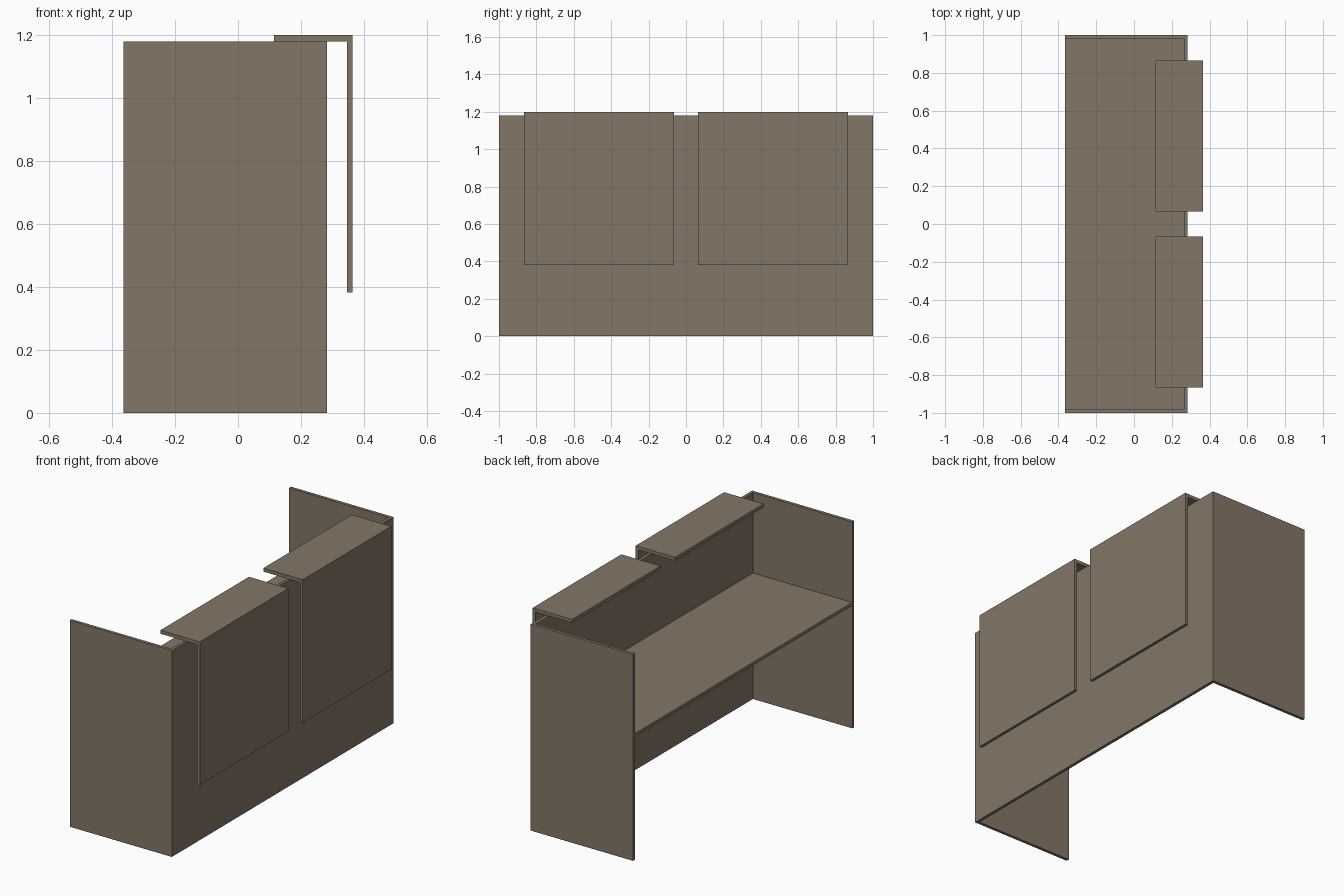
import bpy

if "Cube" in bpy.data.objects:
    bpy.data.objects.remove(bpy.data.objects["Cube"])

T = 0.018  # board thickness

mat = bpy.data.materials.new("taupe_board")
mat.diffuse_color = (0.23, 0.182, 0.135, 1)
mat.use_nodes = True
mat.node_tree.nodes["Principled BSDF"].inputs["Base Color"].default_value = mat.diffuse_color


def board(name, x, y, z):
    """Box spanning the given (min, max) ranges."""
    bpy.ops.mesh.primitive_cube_add(
        size=1, location=[(r[0] + r[1]) / 2 for r in (x, y, z)])
    ob = bpy.context.object
    ob.name = name
    ob.scale = [r[1] - r[0] for r in (x, y, z)]
    bpy.ops.object.transform_apply(location=False, rotation=False, scale=True)
    ob.data.materials.append(mat)
    return ob


BACK, FRONT, TOP = -0.364, 0.282, 1.18

# Main screen and work surface
board("main_screen", (FRONT - T, FRONT), (-1, 1), (0, TOP))
board("work_surface", (BACK, FRONT - T), (-1 + T, 1 - T), (0.72 - T, 0.72))

for side, s in (("left", -1), ("right", 1)):
    # End panel
    y = sorted((s * 1.0, s * (1 - T)))
    board(side + "_end_panel", (BACK, FRONT - T), y, (0, TOP))
    # Counter shelf with its hanging facing panel
    y = sorted((s * 0.065, s * 0.865))
    board(side + "_counter_shelf", (0.115, 0.364), y, (TOP, 1.2))
    board(side + "_facing_panel", (0.364 - T, 0.364), y, (0.382, TOP))
